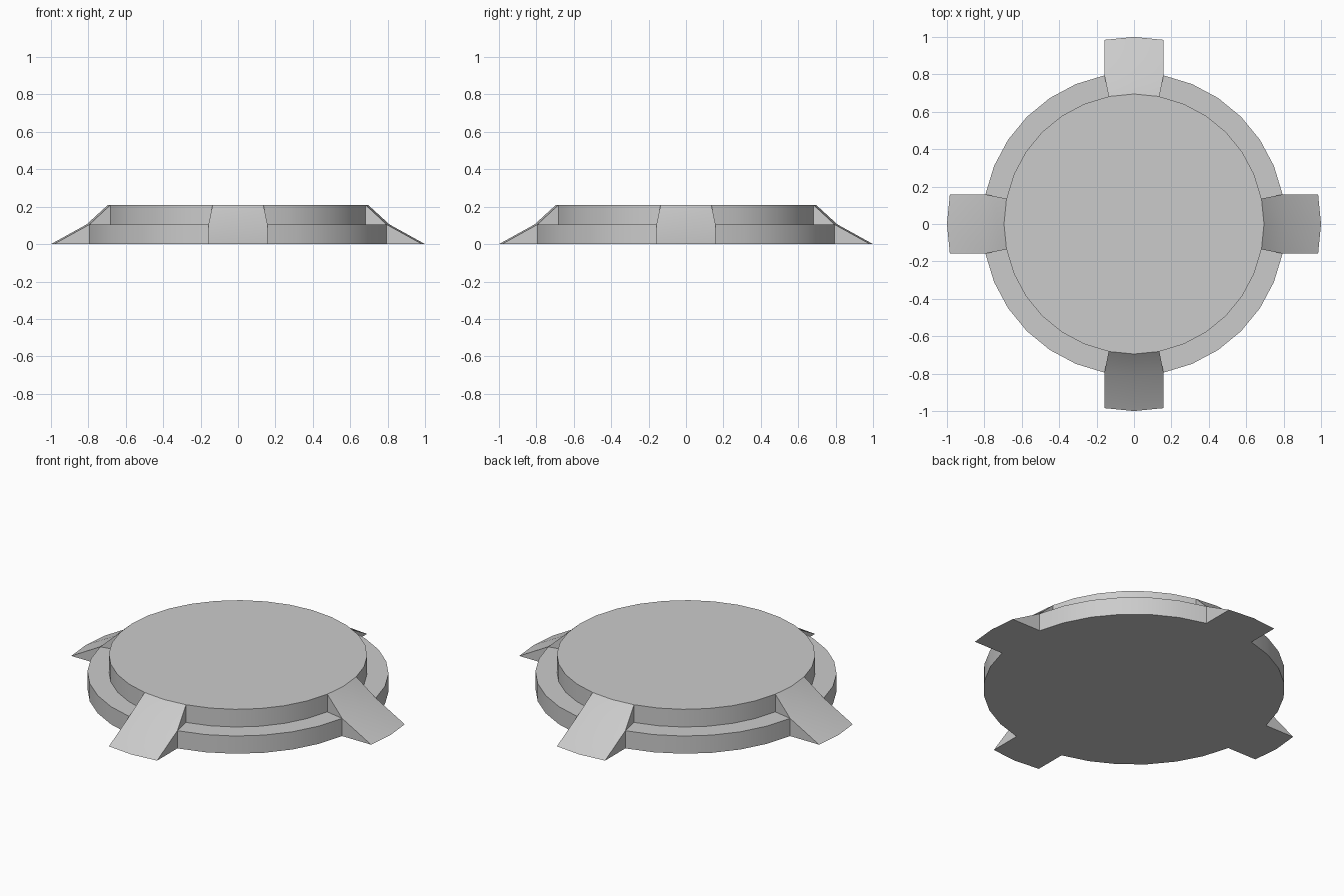
import bpy
import bmesh
from math import sin, cos, radians, tau
from mathutils import Vector

default = bpy.data.objects.get("Cube")
if default:
    bpy.data.objects.remove(default, do_unlink=True)

SIDES = 32
LOWER_R, UPPER_R, TOE_R = 0.81, 0.695, 1.0
STEP_Z, TOP_Z = 0.105, 0.21

# Plain grey finish
grey = bpy.data.materials.new("plain_grey")
grey.use_nodes = True
grey.diffuse_color = (0.6, 0.6, 0.6, 1)
grey.node_tree.nodes["Principled BSDF"].inputs["Base Color"].default_value = (0.6, 0.6, 0.6, 1)

bm = bmesh.new()


def ring(radius, z):
    return [bm.verts.new((radius * cos(tau * i / SIDES), radius * sin(tau * i / SIDES), z))
            for i in range(SIDES)]


# Stepped round base: two stacked tiers
base = ring(LOWER_R, 0)
rim = ring(LOWER_R, STEP_Z)
ledge = ring(UPPER_R, STEP_Z)
top = ring(UPPER_R, TOP_Z)
bm.faces.new(top)
bm.faces.new(base[::-1])

# Four ramps, each two segments wide, moulded into the tiers
quarter = SIDES // 4
ramp_segments = set()
for k in range(4):
    mid = k * quarter
    out = Vector((cos(tau * k / 4), sin(tau * k / 4), 0))
    columns = [(mid + d) % SIDES for d in (-1, 0, 1)]
    reach = TOE_R - LOWER_R
    toes = [bm.verts.new(base[c].co + out * reach) for c in columns]
    for n in range(2):
        a, b = columns[n], columns[n + 1]
        ramp_segments.add(a)
        bm.faces.new((toes[n], toes[n + 1], rim[b], rim[a]))
        bm.faces.new((rim[a], rim[b], top[b], top[a]))
        bm.faces.new((base[a], base[b], toes[n + 1], toes[n]))
    # Cheeks closing both sides of the ramp
    for n in (0, 2):
        c = columns[n]
        bm.faces.new((base[c], toes[n], rim[c]))
        bm.faces.new((ledge[c], rim[c], top[c]))

# Tier walls and ledge between the ramps
for i in range(SIDES):
    if i not in ramp_segments:
        j = (i + 1) % SIDES
        for low, high in ((base, rim), (rim, ledge), (ledge, top)):
            bm.faces.new((low[i], low[j], high[j], high[i]))

bmesh.ops.delete(bm, geom=[v for v in bm.verts if not v.link_faces], context='VERTS')
bmesh.ops.recalc_face_normals(bm, faces=bm.faces)

mesh = bpy.data.meshes.new("stepped_base_with_ramps")
bm.to_mesh(mesh)
bm.free()
mesh.materials.append(grey)
obj = bpy.data.objects.new("stepped_base_with_ramps", mesh)
bpy.context.collection.objects.link(obj)

# Round walls shade smoothly, edges stay crisp
bpy.context.view_layer.objects.active = obj
obj.select_set(True)
bpy.ops.object.shade_smooth_by_angle(angle=radians(30))
